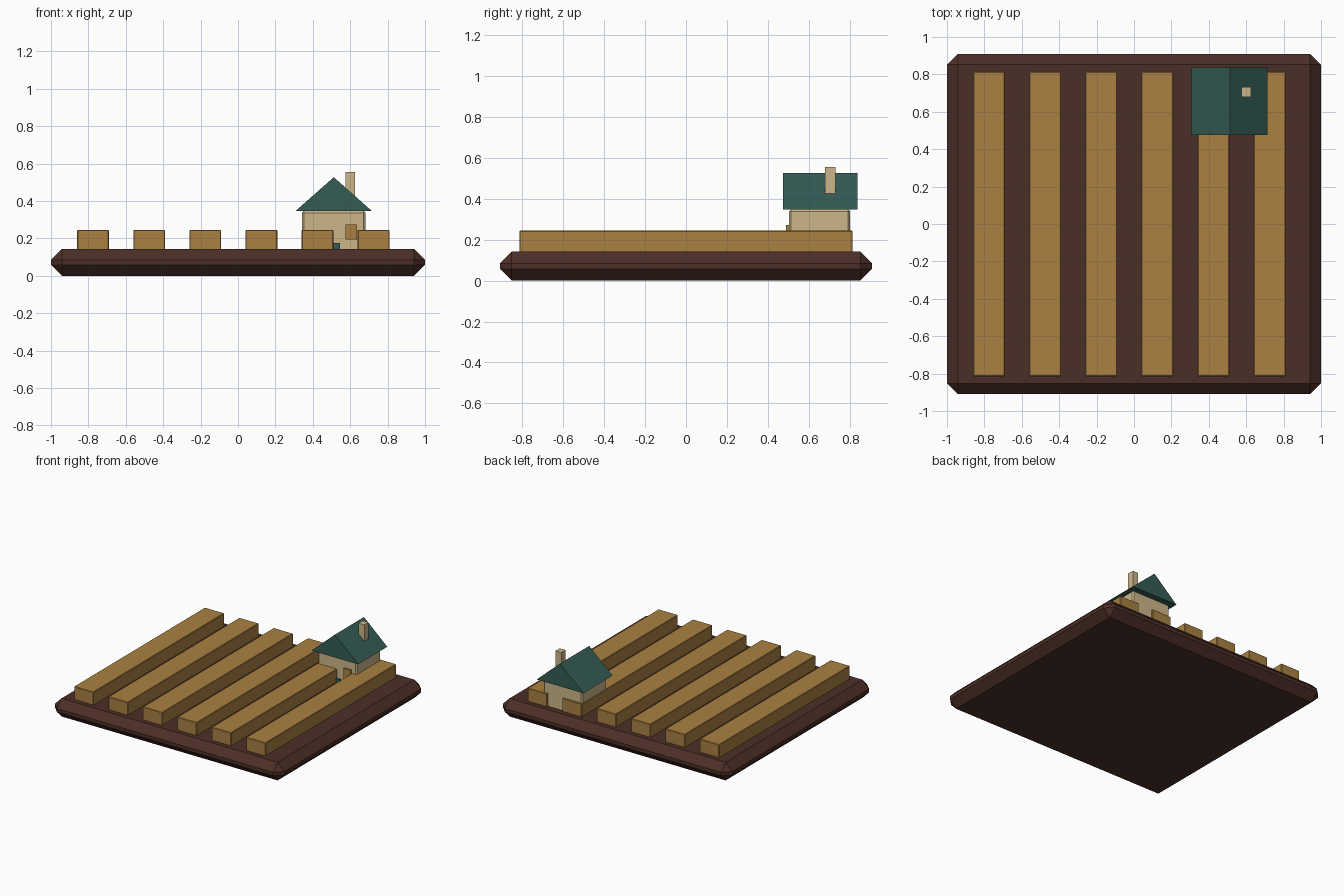
import bpy
import bmesh

old = bpy.data.objects.get("Cube")
if old:
    bpy.data.objects.remove(old, do_unlink=True)


def material(name, rgb):
    m = bpy.data.materials.new(name)
    m.use_nodes = True
    m.diffuse_color = (*rgb, 1)
    m.node_tree.nodes["Principled BSDF"].inputs["Base Color"].default_value = (*rgb, 1)
    return m


soil = material("dark soil", (0.072, 0.028, 0.02))
straw = material("golden straw", (0.402, 0.22, 0.054))
plaster = material("cream plaster", (0.6, 0.47, 0.25))
teal = material("teal", (0.036, 0.107, 0.09))


def finish(name, bm, mat):
    bmesh.ops.recalc_face_normals(bm, faces=bm.faces)
    mesh = bpy.data.meshes.new(name)
    bm.to_mesh(mesh)
    bm.free()
    mesh.materials.append(mat)
    obj = bpy.data.objects.new(name, mesh)
    bpy.context.collection.objects.link(obj)
    return obj


def box(name, mat, xs, ys, zs, bevel=0):
    """Box spanning the given ranges, with optional one-step chamfered edges."""
    bm = bmesh.new()
    bmesh.ops.create_cube(bm, size=1)
    for v in bm.verts:
        for i, (lo, hi) in enumerate((xs, ys, zs)):
            v.co[i] = hi if v.co[i] > 0 else lo
    if bevel:
        bmesh.ops.bevel(bm, geom=list(bm.edges), offset=bevel, segments=1,
                        affect='EDGES')
    return finish(name, bm, mat)


# Field slab with chamfered edges
box("field_base", soil, (-1, 1), (-0.91, 0.91), (0, 0.143), 0.058)

# Six crop rows
for i in range(6):
    x = -0.86 + 0.3 * i
    box(f"crop_row_{i + 1}", straw, (x, x + 0.17), (-0.815, 0.815), (0.1, 0.245), 0.004)

# Farmhouse walls, door, window and chimney
box("house_walls", plaster, (0.342, 0.682), (0.503, 0.803), (0.002, 0.347), 0.01)
box("house_door", teal, (0.475, 0.545), (0.49, 0.52), (0.1, 0.175))
box("house_window", straw, (0.575, 0.637), (0.49, 0.52), (0.195, 0.273))
box("chimney", plaster, (0.575, 0.625), (0.68, 0.732), (0.36, 0.556))

# Gabled roof extruded from a triangle
bm = bmesh.new()
gable = bm.faces.new([bm.verts.new((x, 0.475, z))
                      for x, z in ((0.308, 0.347), (0.715, 0.347), (0.512, 0.527))])
ext = bmesh.ops.extrude_face_region(bm, geom=[gable])
bmesh.ops.translate(bm, vec=(0, 0.363, 0),
                    verts=[g for g in ext["geom"] if isinstance(g, bmesh.types.BMVert)])
# Restore the front gable if the extrusion consumed it
bmesh.ops.holes_fill(bm, edges=[e for e in bm.edges if e.is_boundary], sides=3)
finish("house_roof", bm, teal)
